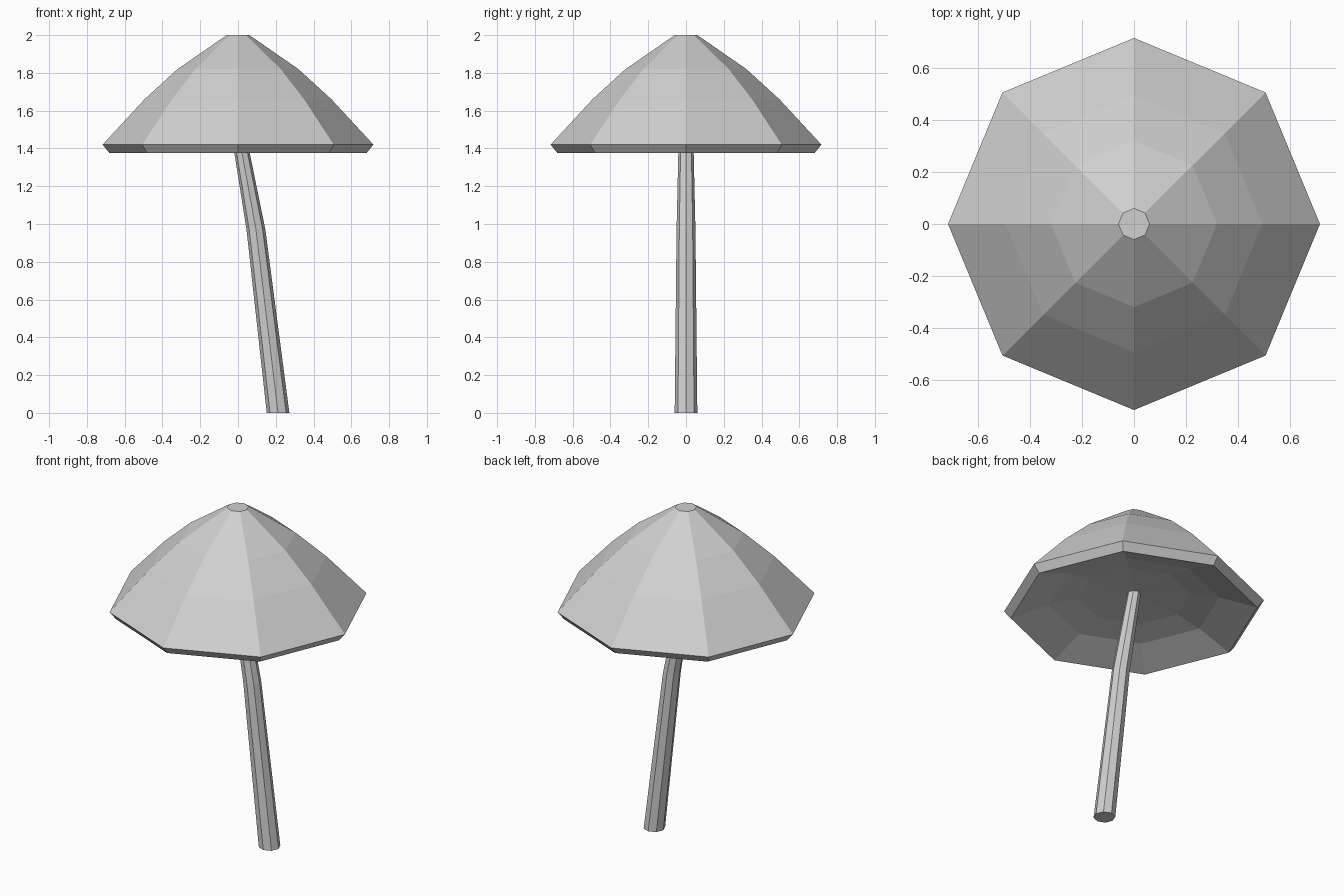
import bpy
import bmesh
from math import cos, sin, pi

SIDES = 8

cube = bpy.data.objects.get("Cube")
if cube:
    bpy.data.objects.remove(cube, do_unlink=True)

grey = bpy.data.materials.new("plain grey")
grey.use_nodes = True
colour = (0.63, 0.63, 0.63, 1)
grey.diffuse_color = colour
grey.node_tree.nodes["Principled BSDF"].inputs["Base Color"].default_value = colour


def loft(name, sections):
    """Skin octagonal sections (centre x, height, radius) and close both ends."""
    bm = bmesh.new()
    rings = []
    for x, z, r in sections:
        rings.append([bm.verts.new((x + r * cos(2 * pi * i / SIDES),
                                    r * sin(2 * pi * i / SIDES), z))
                      for i in range(SIDES)])
    for low, high in zip(rings, rings[1:]):
        for i in range(SIDES):
            j = (i + 1) % SIDES
            bm.faces.new((low[i], low[j], high[j], high[i]))
    bm.faces.new(rings[0][::-1])
    bm.faces.new(rings[-1])
    bmesh.ops.recalc_face_normals(bm, faces=bm.faces)
    mesh = bpy.data.meshes.new(name)
    bm.to_mesh(mesh)
    bm.free()
    mesh.materials.append(grey)
    obj = bpy.data.objects.new(name, mesh)
    bpy.context.collection.objects.link(obj)
    return obj


# Cap: shallow hollow underside, bevelled rim, domed top with a small flat tip
loft("cap", [
    (0, 1.495, 0.05), (0, 1.48, 0.31), (0, 1.45, 0.47), (0, 1.375, 0.68),
    (0, 1.42, 0.717), (0, 1.66, 0.495), (0, 1.82, 0.32), (0, 2.0, 0.06),
])

# Stem: tapering and bent, leaning in toward the middle of the cap
loft("stem", [(0.212, 0, 0.06), (0.095, 0.97, 0.05), (0, 1.495, 0.038)])
